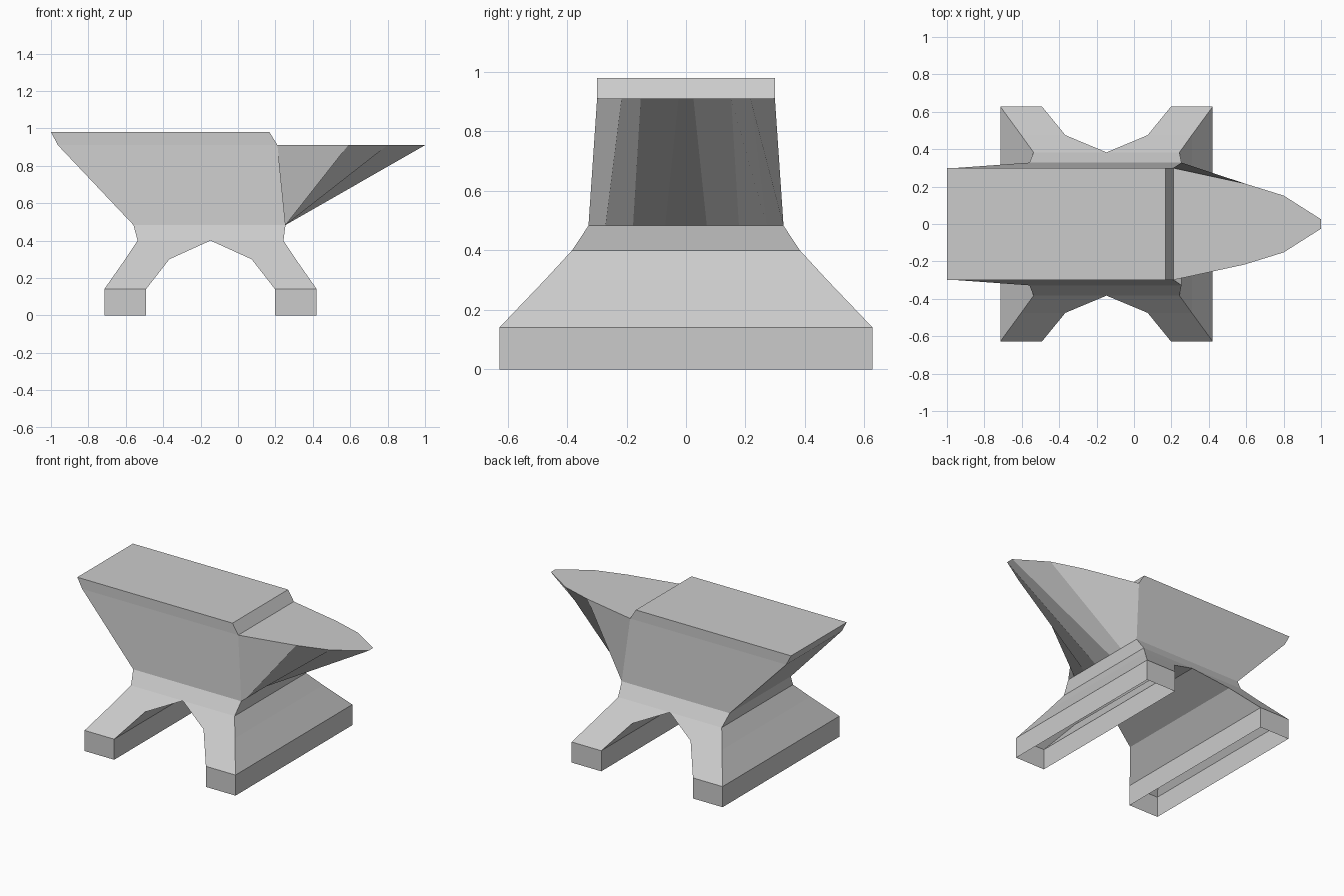
import bpy, bmesh

if "Cube" in bpy.data.objects:
    bpy.data.objects.remove(bpy.data.objects["Cube"])


def make_object(name, bm):
    bmesh.ops.recalc_face_normals(bm, faces=bm.faces)
    mesh = bpy.data.meshes.new(name)
    bm.to_mesh(mesh)
    bm.free()
    obj = bpy.data.objects.new(name, mesh)
    bpy.context.collection.objects.link(obj)
    return obj


def loft(name, levels, cap_top=False, open_right=()):
    """Stack of rectangles (z, x_min, x_max, half_depth), joined by side faces."""
    bm = bmesh.new()
    rings = [[bm.verts.new(p) for p in
              ((x0, -h, z), (x1, -h, z), (x1, h, z), (x0, h, z))]
             for z, x0, x1, h in levels]
    for band, (a, b) in enumerate(zip(rings, rings[1:])):
        for i in range(4):
            if i == 1 and band in open_right:
                continue
            j = (i + 1) % 4
            bm.faces.new((a[i], a[j], b[j], b[i]))
    if cap_top:
        bm.faces.new(rings[-1])
    return make_object(name, bm)


# Body: waist, flared heel and flat working face (open where the horn joins)
loft("anvil_body", [
    (0.40, -0.537, 0.243, 0.383),
    (0.483, -0.559, 0.254, 0.328),
    (0.91, -0.963, 0.211, 0.299),
    (0.98, -1.00, 0.168, 0.299),
], cap_top=True, open_right=(1,))

# Legs: two hollow feet mirrored about the arch centre, open underneath
MID = -0.147
LEG = [(0.0, 0.345, 0.568, 0.628), (0.14, 0.345, 0.568, 0.628),
       (0.30, 0.220, 0.456, 0.475), (0.40, 0.0, 0.390, 0.383)]
loft("right_leg", [(z, MID + a, MID + b, h) for z, a, b, h in LEG])
loft("left_leg", [(z, MID - b, MID - a, h) for z, a, b, h in LEG])

# Horn: flat top outline fanning down to the front edge of the waist
OUTLINE = [(0.211, 0.299, 0.328), (0.59, 0.217, 0.271),
           (0.80, 0.152, 0.178), (1.00, 0.025, 0.070)]  # x, top y, bottom y
sections = [(x, -t, -b) for x, t, b in OUTLINE] + OUTLINE[::-1]
bm = bmesh.new()
top = [bm.verts.new((x, t, 0.91)) for x, t, b in sections]
bottom = [bm.verts.new((0.254, b, 0.483)) for x, t, b in sections]
bm.faces.new(top)
for i in range(len(top) - 1):
    bm.faces.new((top[i], bottom[i], bottom[i + 1], top[i + 1]))
make_object("horn", bm)
